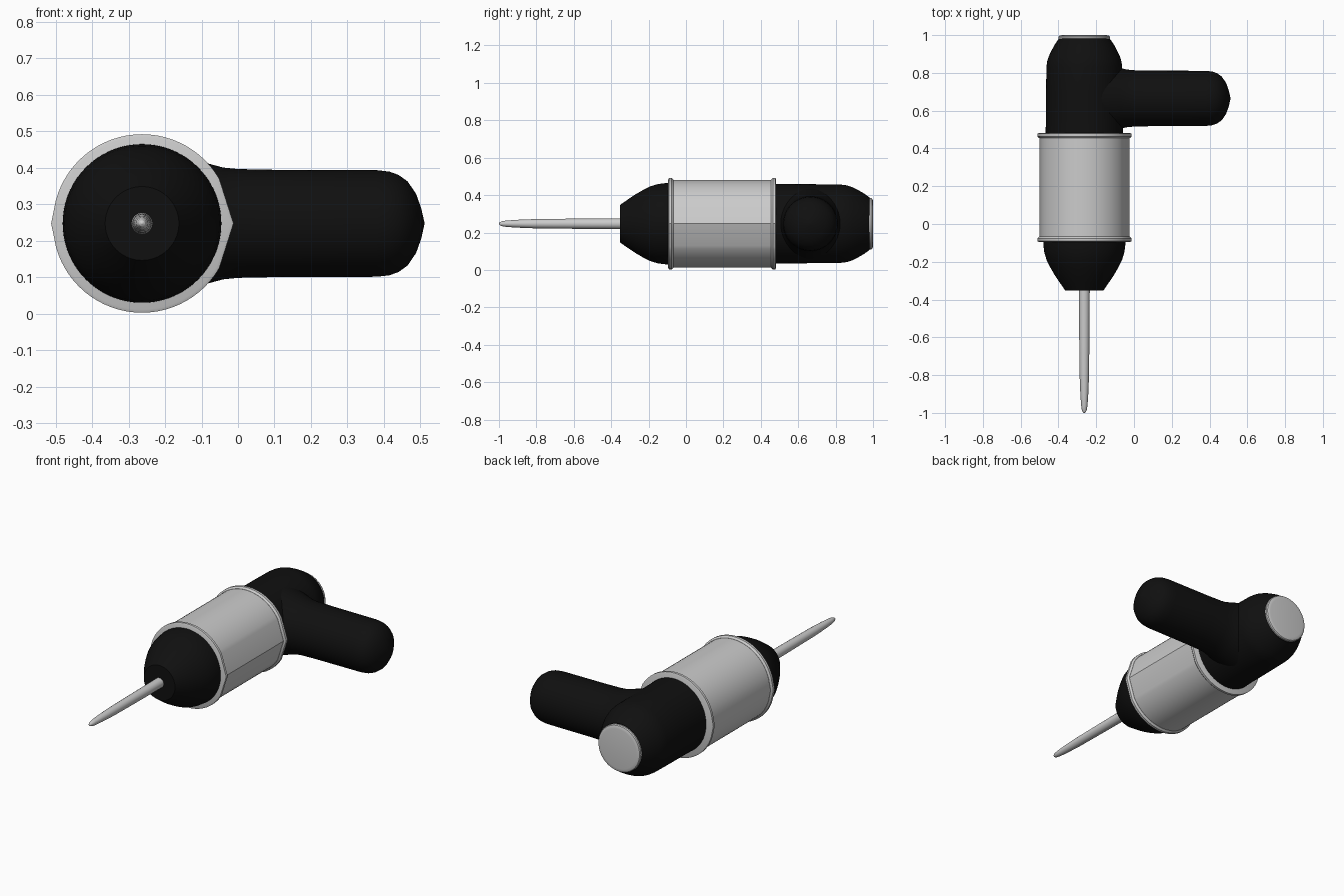
import bpy, bmesh, math
from mathutils import Vector

if "Cube" in bpy.data.objects:
    bpy.data.objects.remove(bpy.data.objects["Cube"])

CX, CZ = -0.263, 0.247      # main axis runs along y
HY = 0.665                  # side handle axis runs along x

black = bpy.data.materials.new("black_plastic")
black.diffuse_color = (0.005, 0.005, 0.005, 1)
black.use_nodes = True
black.node_tree.nodes["Principled BSDF"].inputs["Base Color"].default_value = black.diffuse_color

ROUND = [(i * 5, 1.0) for i in range(72)]
# shell section: round, with a blunt corner on each side
SHELL = [(0, 1.025)] + [(a, 1.0) for a in range(30, 166, 5)] + [(180, 1.018)] \
        + [(a, 1.0) for a in range(195, 331, 5)]


def lathe(name, profile, section=ROUND, axis='Y', mat=None, squash=1.0):
    """Loft (position, radius) pairs along an axis and cap the ends."""
    bm = bmesh.new()
    rings = []
    for t, r in profile:
        ring = []
        for deg, k in section:
            a = math.radians(deg)
            u, v = r * k * math.cos(a), r * k * math.sin(a)
            co = (CX + u * squash, t, CZ + v) if axis == 'Y' else (t, HY + u, CZ + v)
            ring.append(bm.verts.new(Vector(co)))
        rings.append(ring)
    n = len(section)
    for a, b in zip(rings, rings[1:]):
        for i in range(n):
            j = (i + 1) % n
            bm.faces.new((a[i], a[j], b[j], b[i]))
    bm.faces.new(rings[0])
    bm.faces.new(rings[-1])
    bmesh.ops.recalc_face_normals(bm, faces=bm.faces)
    me = bpy.data.meshes.new(name)
    bm.to_mesh(me)
    bm.free()
    ob = bpy.data.objects.new(name, me)
    bpy.context.collection.objects.link(ob)
    if mat:
        me.materials.append(mat)
    bpy.ops.object.select_all(action='DESELECT')
    ob.select_set(True)
    bpy.context.view_layer.objects.active = ob
    bpy.ops.object.shade_smooth_by_angle(angle=math.radians(30))
    return ob


# metal motor shell with a lip at each end
lathe("motor_shell", [(-0.085, 0.234), (0.475, 0.234)], SHELL)
for name, y, d in (("front_lip", -0.095, 1), ("rear_lip", 0.482, -1)):
    lathe(name, [(y, 0.236), (y + d * 0.004, 0.2445), (y + d * 0.018, 0.2445),
                 (y + d * 0.028, 0.235)], SHELL)

# black nose
lathe("nose", [(-0.06, 0.218), (-0.11, 0.217), (-0.15, 0.212), (-0.19, 0.200),
               (-0.23, 0.180), (-0.27, 0.157), (-0.31, 0.130), (-0.352, 0.101)], mat=black)

# slim bit with rounded tip
lathe("bit", [(-0.33, 0.029), (-0.60, 0.027), (-0.80, 0.025), (-0.90, 0.021),
              (-0.96, 0.017), (-0.985, 0.013), (-0.996, 0.008), (-1.0, 0.002)],
      [(i * 22.5, 1.0) for i in range(16)])

# black rear head
lathe("rear_head", [(0.45, 0.214), (0.55, 0.212), (0.70, 0.211), (0.83, 0.209),
                    (0.86, 0.205), (0.89, 0.195), (0.92, 0.180), (0.95, 0.163),
                    (0.982, 0.140)], mat=black, squash=0.96)

# grey end cap
lathe("end_cap", [(0.97, 0.136), (0.990, 0.137), (0.996, 0.133), (0.9985, 0.126), (1.0, 0.115)])

# side handle, flared where it meets the head
lathe("side_handle", [(-0.23, 0.200), (-0.19, 0.193), (-0.15, 0.183), (-0.11, 0.172),
                      (-0.07, 0.161), (-0.04, 0.153), (0.0, 0.149), (0.1, 0.147),
                      (0.38, 0.146), (0.415, 0.142), (0.440, 0.133), (0.465, 0.115),
                      (0.488, 0.081), (0.502, 0.042), (0.511, 0.002)],
      axis='X', mat=black)
